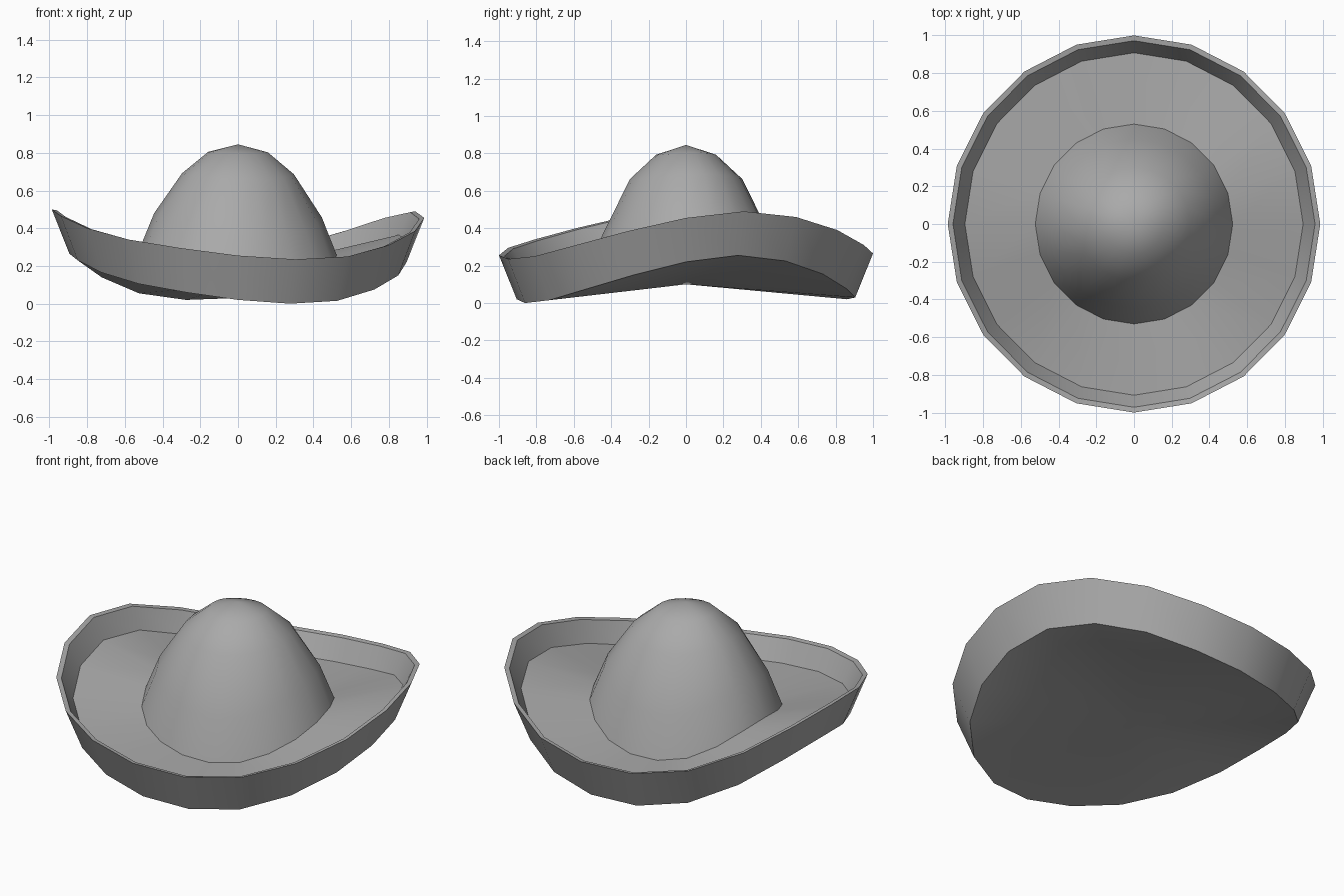
import bpy
import bmesh
from math import cos, sin, tau, radians

cube = bpy.data.objects.get("Cube")
if cube:
    bpy.data.objects.remove(cube)

# Height of the wavy rim at each of the twenty corners, from +x counter-clockwise
RIM = [.455, .49, .46, .39, .31, .265, .255, .29, .375, .465,
       .50, .465, .40, .34, .295, .255, .235, .25, .31, .385]
SIDES = len(RIM)
MEAN = sum(RIM) / SIDES

grey = bpy.data.materials.new("felt_grey")
grey.use_nodes = True
felt = (.4, .4, .4, 1)
grey.diffuse_color = felt
grey.node_tree.nodes["Principled BSDF"].inputs["Base Color"].default_value = felt


def wavy_part(name, rings, tip):
    """Skin rings of (radius, mean height, share of rim wave), ending in a tip."""
    bm = bmesh.new()
    loops = []
    for radius, height, wave in rings:
        loops.append([bm.verts.new((.988 * radius * cos(tau * i / SIDES),
                                    radius * sin(tau * i / SIDES),
                                    height + wave * (RIM[i] - MEAN)))
                      for i in range(SIDES)])
    for low, high in zip(loops, loops[1:]):
        for i in range(SIDES):
            j = (i + 1) % SIDES
            bm.faces.new((low[i], low[j], high[j], high[i]))
    top = bm.verts.new((0, 0, tip))
    last = loops[-1]
    for i in range(SIDES):
        bm.faces.new((last[i], last[(i + 1) % SIDES], top))
    mesh = bpy.data.meshes.new(name)
    bm.to_mesh(mesh)
    bm.free()
    mesh.materials.append(grey)
    obj = bpy.data.objects.new(name, mesh)
    bpy.context.collection.objects.link(obj)
    bpy.ops.object.select_all(action="DESELECT")
    obj.select_set(True)
    bpy.context.view_layer.objects.active = obj
    bpy.ops.object.shade_smooth_by_angle(angle=radians(35))
    return obj


# Brim: floor, inner wall, rim, outer wall and closed underside
brim = wavy_part("brim", [(.53, .195, .66), (.908, MEAN - .125, 1),
                          (.972, MEAN - .005, 1), (1, MEAN, 1),
                          (.905, MEAN - .235, 1)], .1)
# The profile runs outward and under, so turn its faces to point out
brim.data.flip_normals()

# Crown: domed, fading from the wave of the brim to a round top
wavy_part("crown", [(.53, .195, .66), (.45, .41, .5), (.3, .675, .12),
                    (.16, .798, .05)], .845)
